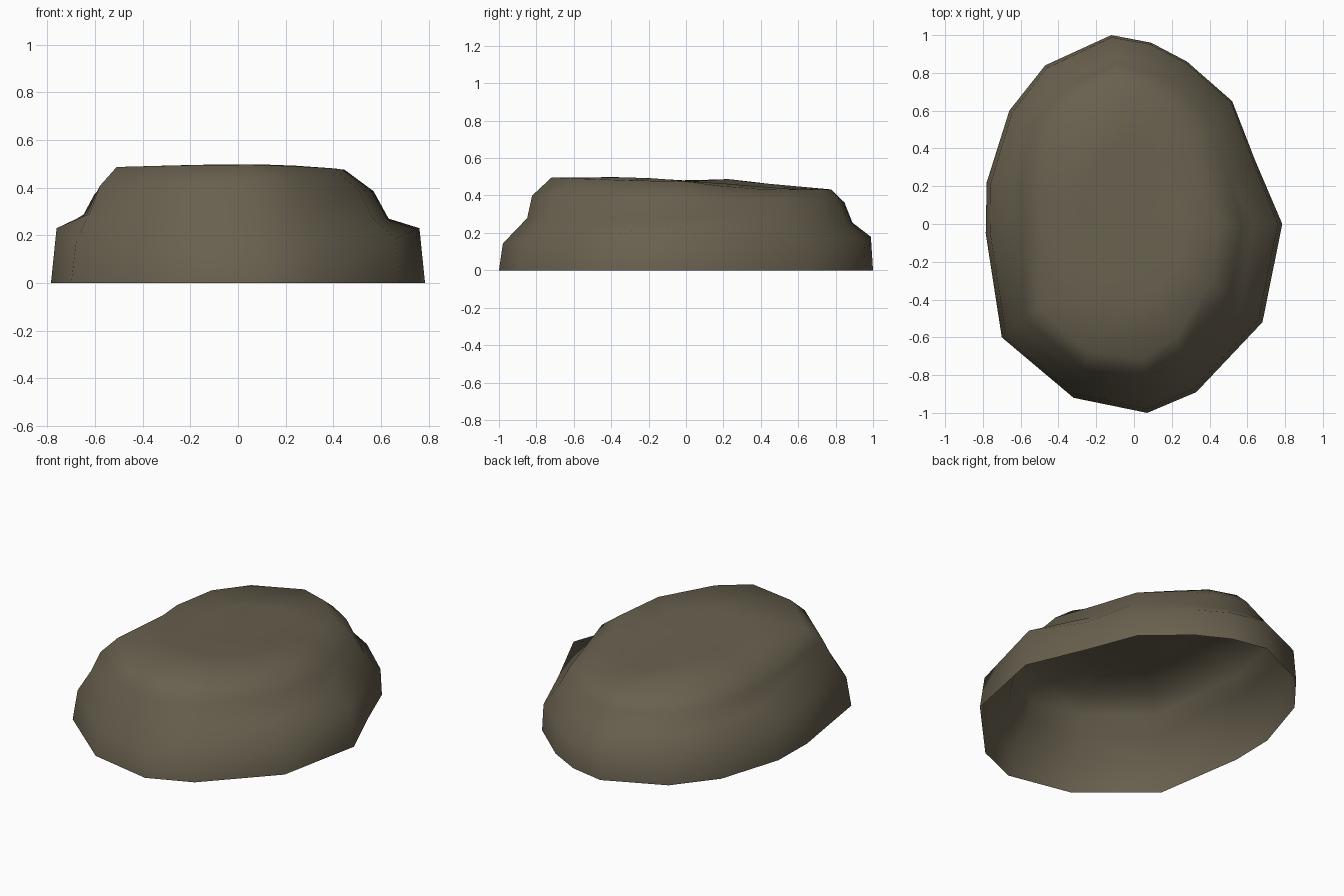
import bpy, bmesh, math

# Ground outline, counter-clockwise from the right side
outline = [(0.785, 0.0), (0.64, 0.34), (0.52, 0.65), (0.28, 0.86), (0.09, 0.96),
           (-0.12, 1.0), (-0.47, 0.84), (-0.66, 0.60), (-0.78, 0.22), (-0.785, -0.05),
           (-0.70, -0.60), (-0.32, -0.92), (0.07, -1.0), (0.33, -0.89), (0.68, -0.52)]

# Each level: inward scale and height, at eight directions
# (right, back right, back, back left, left, front left, front, front right)
levels = [
    ([0.97, 0.99, 0.99, 0.98, 0.97, 0.97, 0.98, 0.97],
     [0.23, 0.155, 0.175, 0.20, 0.235, 0.17, 0.14, 0.18]),
    ([0.805, 0.88, 0.89, 0.89, 0.80, 0.90, 0.85, 0.84],
     [0.27, 0.27, 0.25, 0.28, 0.29, 0.29, 0.28, 0.27]),
    ([0.725, 0.80, 0.85, 0.83, 0.74, 0.84, 0.83, 0.75],
     [0.385, 0.37, 0.36, 0.38, 0.37, 0.41, 0.40, 0.39]),
    ([0.57, 0.57, 0.78, 0.75, 0.61, 0.74, 0.73, 0.60],
     [0.475, 0.435, 0.43, 0.445, 0.475, 0.488, 0.498, 0.482]),
    ([0.34, 0.34, 0.48, 0.38, 0.36, 0.38, 0.37, 0.36],
     [0.478, 0.465, 0.44, 0.488, 0.48, 0.495, 0.498, 0.495]),
]


def around(values, x, y):
    """Interpolate eight direction values at the angle of (x, y)."""
    t = (math.atan2(y, x) / (math.pi / 4)) % 8
    i = int(t) % 8
    return values[i] + (values[(i + 1) % 8] - values[i]) * (t - int(t))


bm = bmesh.new()
rings = [[bm.verts.new((x, y, 0)) for x, y in outline]]
for scales, heights in levels:
    ring = []
    for x, y in outline:
        s = around(scales, x, y)
        ring.append(bm.verts.new((x * s, y * s, around(heights, x, y))))
    rings.append(ring)

# Walls and top; the underside stays open
n = len(outline)
for low, high in zip(rings, rings[1:]):
    for i in range(n):
        j = (i + 1) % n
        bm.faces.new((low[i], low[j], high[j], high[i]))
peak = bm.verts.new((0, -0.03, 0.472))
for i in range(n):
    bm.faces.new((rings[-1][i], rings[-1][(i + 1) % n], peak))
for f in bm.faces:
    f.smooth = True

mesh = bpy.data.meshes.new("rock")
bm.to_mesh(mesh)
bm.free()
rock = bpy.data.objects.new("rock", mesh)
bpy.context.collection.objects.link(rock)

# Brown-grey stone
stone = bpy.data.materials.new("brown grey stone")
stone.diffuse_color = (0.14, 0.118, 0.078, 1)
mesh.materials.append(stone)
